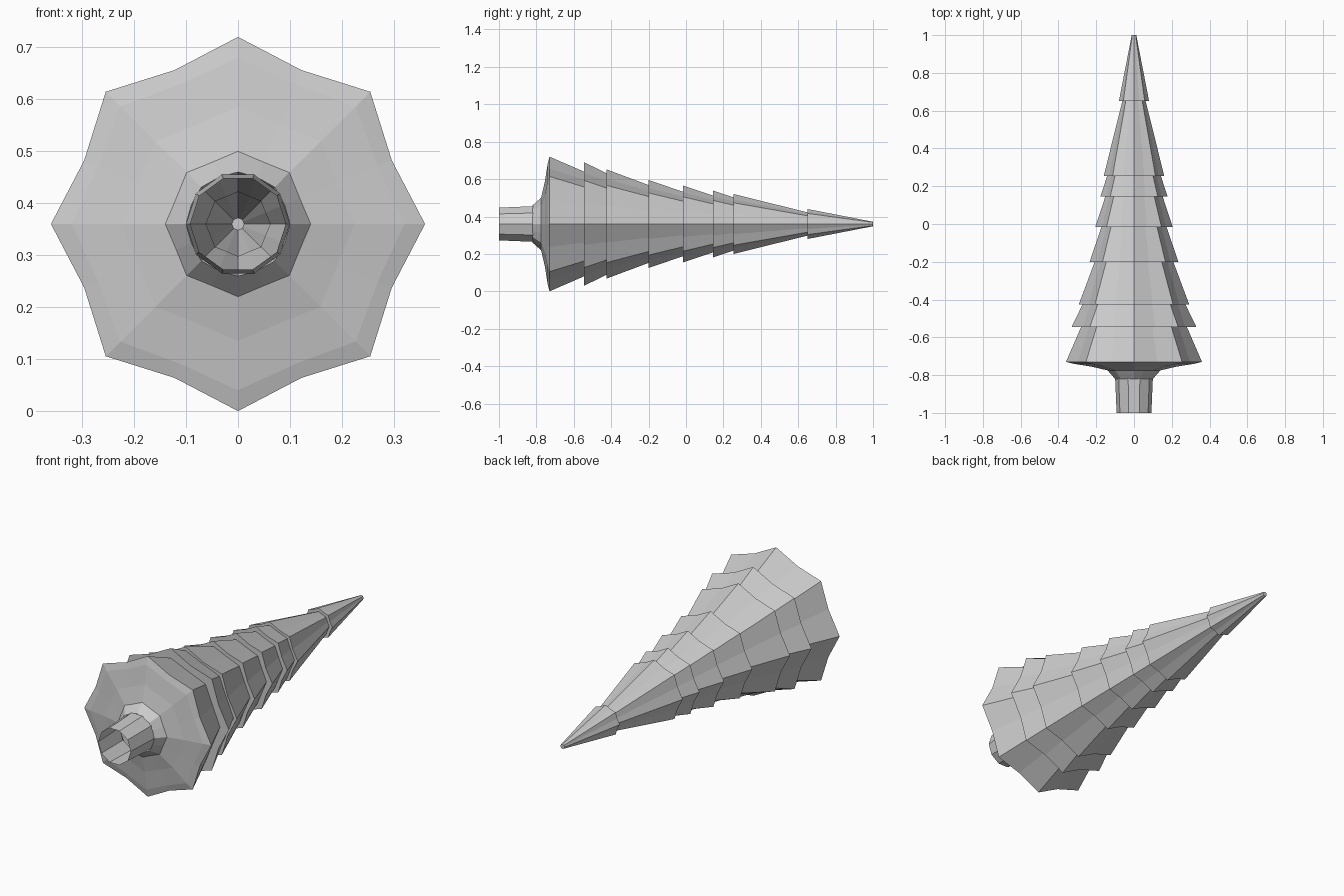
import bpy, bmesh, math

cube = bpy.data.objects.get("Cube")
if cube:
    bpy.data.objects.remove(cube)

AXIS_Z = 0.36   # height of the long axis of the lying tree

grey = bpy.data.materials.new("pale_grey")
grey.use_nodes = True
grey.diffuse_color = (0.6, 0.6, 0.6, 1)
grey.node_tree.nodes["Principled BSDF"].inputs["Base Color"].default_value = (0.6, 0.6, 0.6, 1)


def lathe(name, profile, sides, cap_end=False):
    """Shell around the y axis; profile rows are (y, ridge radius, valley factor)."""
    bm = bmesh.new()
    rings = []
    for y, radius, valley in profile:
        ring = []
        for k in range(sides):
            a = 2 * math.pi * k / sides
            r = radius * (valley if k % 2 else 1)
            ring.append(bm.verts.new((r * math.cos(a), y, AXIS_Z + r * math.sin(a))))
        rings.append(ring)
    for near, far in zip(rings, rings[1:]):
        for k in range(sides):
            n = (k + 1) % sides
            bm.faces.new((near[k], far[k], far[n], near[n]))
    if cap_end:
        bm.faces.new(rings[-1][::-1])
    mesh = bpy.data.meshes.new(name)
    bm.to_mesh(mesh)
    bm.free()
    mesh.materials.append(grey)
    obj = bpy.data.objects.new(name, mesh)
    bpy.context.collection.objects.link(obj)
    return obj


# Hollow trunk, open at the front
lathe("trunk", [(-1, 0.092, 1), (-0.815, 0.1, 1)], 10)

# Underside of the foliage, from the collar out to the lowest rim
lathe("foliage_underside", [(-0.82, 0.1, 0.97), (-0.775, 0.14, 0.92), (-0.755, 0.225, 0.92),
                            (-0.74, 0.32, 0.91), (-0.73, 0.36, 0.89)], 16)

# Overlapping tiers: start, rim radius, radius at the far end
tiers = [(-0.73, 0.36, 0.28), (-0.545, 0.33, 0.272), (-0.425, 0.292, 0.208),
         (-0.2, 0.235, 0.172), (-0.015, 0.205, 0.152), (0.145, 0.178, 0.142),
         (0.255, 0.16, 0.062), (0.65, 0.08, 0.012)]
for i, (start, rim, tip) in enumerate(tiers):
    last = i == len(tiers) - 1
    end = 1 if last else tiers[i + 1][0]
    profile = [(start, rim, 0.89), (end, tip, 0.92)]
    if i:
        # overhanging lip joins the tier before
        profile.insert(0, (start, tiers[i - 1][2], 0.92))
    lathe(f"foliage_tier_{i + 1}", profile, 16, last)
